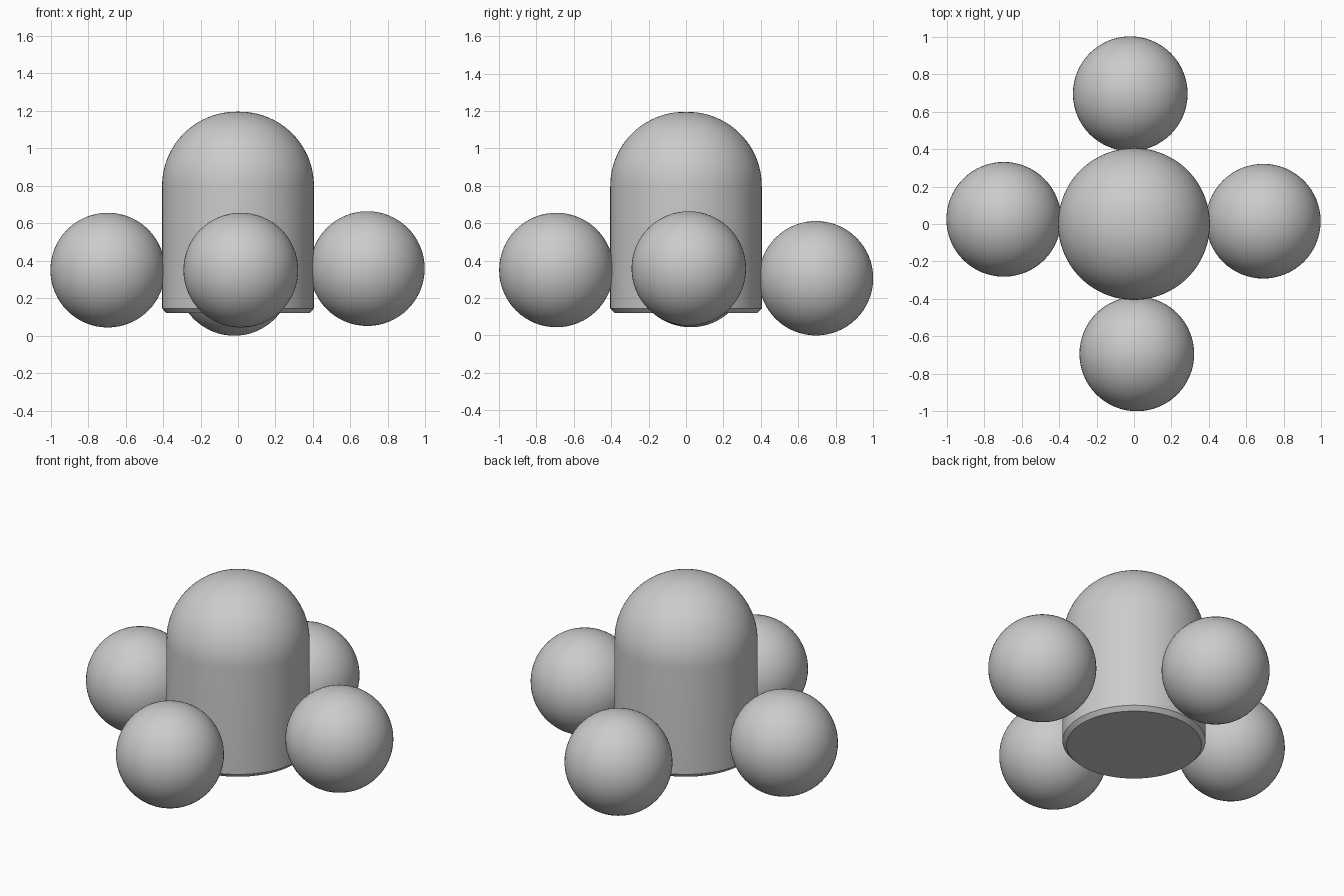
import bpy, bmesh, math
from mathutils import Matrix

cube = bpy.data.objects.get("Cube")
if cube:
    bpy.data.objects.remove(cube, do_unlink=True)

grey = bpy.data.materials.new("plain grey")
grey.use_nodes = True
COLOUR = (0.6, 0.6, 0.6, 1)
grey.diffuse_color = COLOUR
grey.node_tree.nodes["Principled BSDF"].inputs["Base Color"].default_value = COLOUR


def add_object(name, bm, location):
    bmesh.ops.recalc_face_normals(bm, faces=bm.faces)
    mesh = bpy.data.meshes.new(name)
    bm.to_mesh(mesh)
    bm.free()
    mesh.materials.append(grey)
    obj = bpy.data.objects.new(name, mesh)
    obj.location = location
    bpy.context.collection.objects.link(obj)
    bpy.ops.object.select_all(action="DESELECT")
    obj.select_set(True)
    bpy.context.view_layer.objects.active = obj
    bpy.ops.object.shade_smooth_by_angle(angle=math.radians(30))
    return obj


# Domed body: profile spun about the vertical axis
RADIUS, DOME, TOP, BASE = 0.405, 0.395, 1.195, 0.12
profile = [(0, BASE), (0.382, BASE), (RADIUS, BASE + 0.025)]
for i in range(25):
    a = math.pi / 2 * i / 24
    profile.append((RADIUS - DOME + DOME * math.cos(a), TOP - DOME + DOME * math.sin(a)))
profile.append((0, TOP))

bm = bmesh.new()
verts = [bm.verts.new((r, 0, z)) for r, z in profile]
edges = [bm.edges.new(pair) for pair in zip(verts, verts[1:])]
bmesh.ops.spin(bm, geom=verts + edges, cent=(0, 0, 0), axis=(0, 0, 1),
               angle=math.tau, steps=96, use_duplicate=False)
bmesh.ops.remove_doubles(bm, verts=bm.verts, dist=0.0001)
add_object("domed_body", bm, (0, 0, 0))

# Four balls around the body, each slightly out of line
balls = {
    "right_ball": (-0.695, 0.025, 0.35),
    "left_ball": (0.69, 0.015, 0.358),
    "front_ball": (0.015, -0.693, 0.35),
    "back_ball": (-0.02, 0.695, 0.306),
}
for name, centre in balls.items():
    bm = bmesh.new()
    bmesh.ops.create_uvsphere(bm, u_segments=64, v_segments=32, radius=0.306)
    add_object(name, bm, centre)
